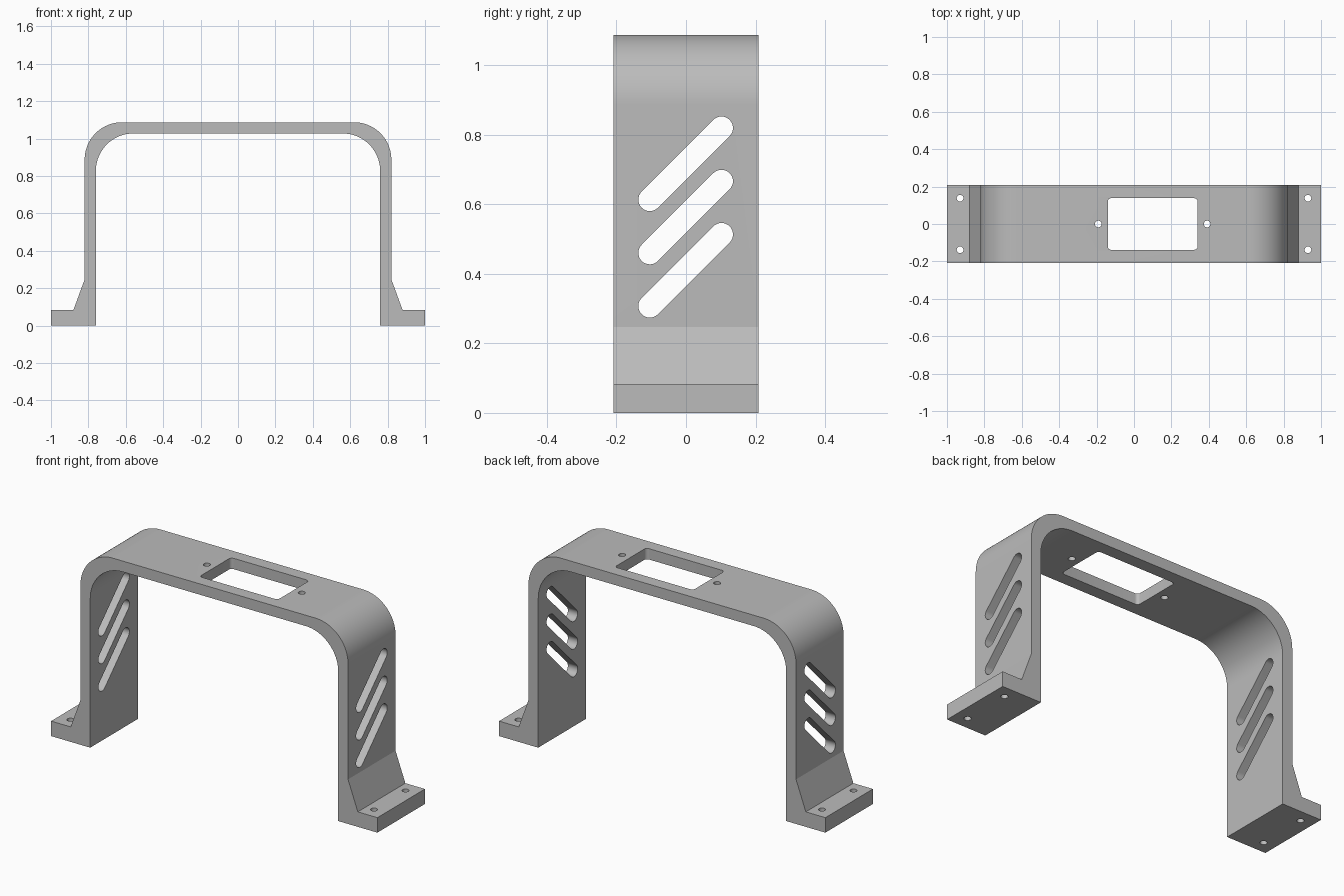
import bpy, bmesh
from math import radians, sin, cos, pi
from mathutils import Vector

if "Cube" in bpy.data.objects:
    bpy.data.objects.remove(bpy.data.objects["Cube"])

HALF_DEPTH = 0.208
X, Y, Z = Vector((1, 0, 0)), Vector((0, 1, 0)), Vector((0, 0, 1))


def arc(cx, cy, r, start, end, steps):
    angles = [radians(start + (end - start) * i / steps) for i in range(steps + 1)]
    return [(cx + r * cos(a), cy + r * sin(a)) for a in angles]


def prism(bm, outline, u, v, start, sweep):
    """Extrude a closed 2D outline, drawn on axes u and v, along sweep."""
    face = bm.faces.new([bm.verts.new(start + u * a + v * b) for a, b in outline])
    moved = bmesh.ops.extrude_face_region(bm, geom=[face], use_keep_orig=True)["geom"]
    verts = [g for g in moved if isinstance(g, bmesh.types.BMVert)]
    bmesh.ops.translate(bm, verts=verts, vec=sweep)


def make_object(name, bm):
    bmesh.ops.recalc_face_normals(bm, faces=bm.faces)
    mesh = bpy.data.meshes.new(name)
    bm.to_mesh(mesh)
    bm.free()
    obj = bpy.data.objects.new(name, mesh)
    bpy.context.collection.objects.link(obj)
    return obj


# Arch with flared mounting feet: half profile, mirrored in x
foot = [(0.76, 0), (1, 0), (1, 0.083), (0.88, 0.083), (0.82, 0.247)]
outer = foot + arc(0.62, 0.887, 0.2, 0, 90, 24)
inner = arc(0.56, 0.827, 0.2, 90, 0, 24)
half = inner + outer
profile = half + [(-x, z) for x, z in reversed(half)]
bm = bmesh.new()
prism(bm, profile, X, Z, -Y * HALF_DEPTH, Y * HALF_DEPTH * 2)
bracket = make_object("bracket_arch", bm)

# Cutters
bm = bmesh.new()

# Three slanted slots through both legs
R = 0.033
for z in (0.307, 0.46, 0.613):
    slot = arc(-0.104, z, R, 135, 315, 16) + arc(0.102, z + 0.206, R, -45, 135, 16)
    for side in (-1, 1):
        prism(bm, slot, Y, Z, X * (side * 0.79 - 0.1), X * 0.2)

# Rounded rectangular window in the top, set off centre
cx, w, h, r = 0.1, 0.24, 0.138, 0.018
window = []
for sx, sy, a in ((1, 1, 0), (-1, 1, 90), (-1, -1, 180), (1, -1, 270)):
    window += arc(cx + sx * (w - r), sy * (h - r), r, a, a + 90, 6)
prism(bm, window, X, Y, Z * 0.95, Z * 0.2)

# Screw holes beside the window and in the feet
holes = [(cx + s * 0.291, 0, 0.95) for s in (-1, 1)]
holes += [(sx * 0.93, sy * 0.138, -0.05) for sx in (-1, 1) for sy in (-1, 1)]
for x, y, z in holes:
    prism(bm, arc(x, y, 0.018, 0, 345, 23), X, Y, Z * z, Z * 0.2)

cutter = make_object("opening_cutter", bm)
cutter.hide_render = True

# Cut the openings, then drop the cutter
cut = bracket.modifiers.new("openings", "BOOLEAN")
cut.operation = "DIFFERENCE"
cut.solver = "EXACT"
cut.object = cutter
bpy.ops.object.select_all(action="DESELECT")
bpy.context.view_layer.objects.active = bracket
bracket.select_set(True)
bpy.ops.object.modifier_apply(modifier=cut.name)
bpy.data.objects.remove(cutter)

# Plain grey finish
grey = bpy.data.materials.new("plain_grey")
grey.use_nodes = True
colour = (0.5, 0.5, 0.5, 1)
grey.diffuse_color = colour
grey.node_tree.nodes["Principled BSDF"].inputs["Base Color"].default_value = colour
bracket.data.materials.clear()
bracket.data.materials.append(grey)
bpy.ops.object.shade_smooth_by_angle(angle=radians(18))
